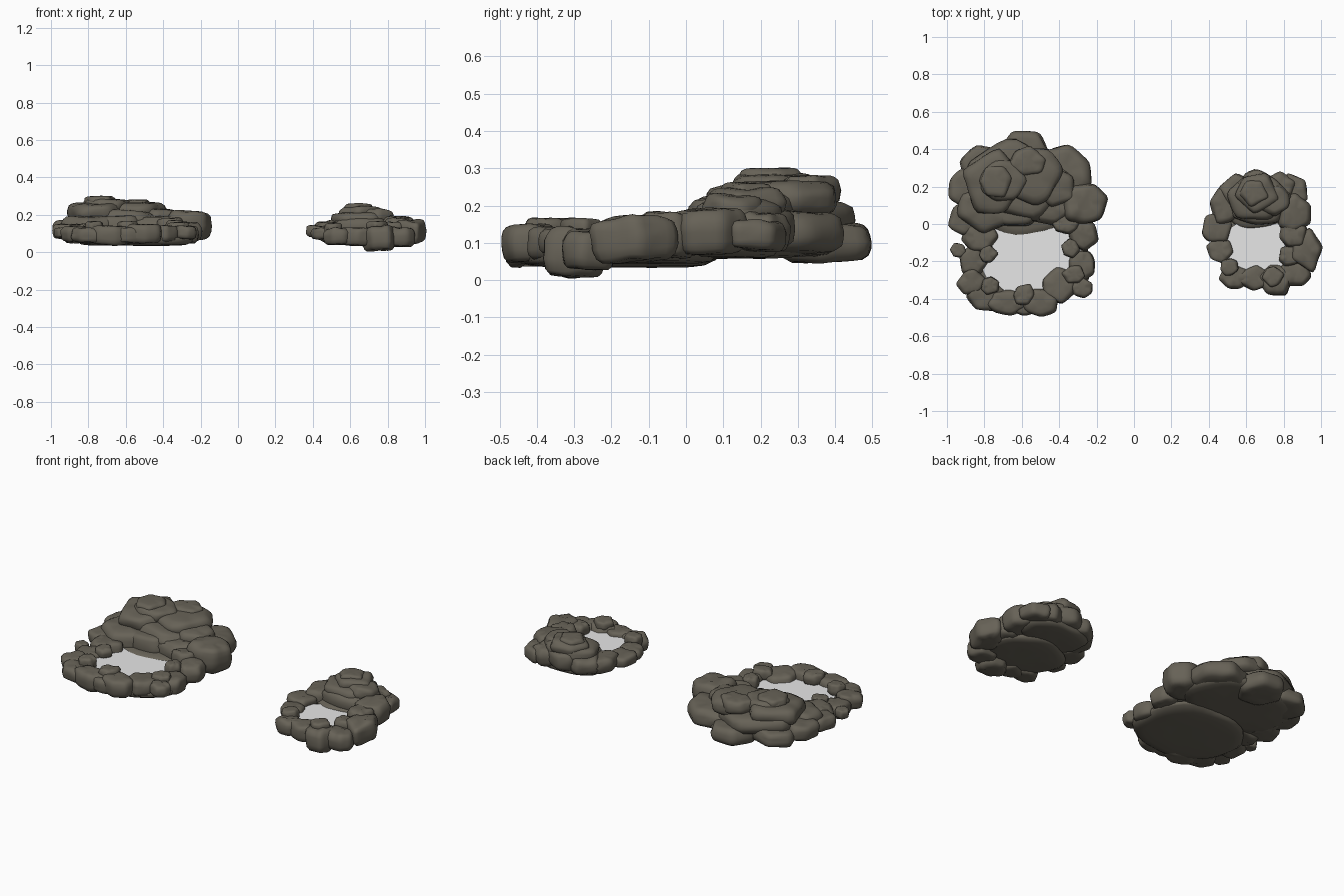
import bpy, bmesh, math, random
from mathutils import Vector, Matrix, noise

random.seed(7)


def material(name, rgb):
    m = bpy.data.materials.new(name)
    m.diffuse_color = (*rgb, 1)
    return m


STONE = material("brown_grey_stone", (0.135, 0.122, 0.095))
WATER = material("pale_water", (0.8, 0.8, 0.8))

# Worn slab profile: (radius factor, height factor) from underside to top
PROFILE = [(0.45, 0.0), (0.78, 0.02), (0.92, 0.12), (0.98, 0.3), (1.0, 0.5),
           (0.985, 0.68), (0.93, 0.84), (0.82, 0.95), (0.68, 0.99), (0.35, 1.0)]


def rock(name, x, y, rx, ry, z0, z1, sides=None, tilt=0.06, steps=36):
    """Rounded polygonal slab with slightly uneven layers."""
    sides = sides or random.choice((5, 6, 6, 7))
    turn = random.uniform(0, math.tau)
    planes = [(turn + (i + random.uniform(-.18, .18)) * math.tau / sides,
               random.uniform(.84, .97)) for i in range(sides)]
    seed = Vector((random.uniform(0, 50), random.uniform(0, 50), 0))
    rot = Matrix.Rotation(random.uniform(-tilt, tilt), 3, 'X') @ \
        Matrix.Rotation(random.uniform(-tilt, tilt), 3, 'Y')
    h = z1 - z0
    mid = Vector((x, y, (z0 + z1) / 2))
    bm = bmesh.new()
    rings = []
    for f, t in PROFILE:
        ring = []
        for k in range(steps):
            a = math.tau * k / steps
            s = sum((max(math.cos(a - p), 0) / d) ** 14 for p, d in planes)
            r = s ** (-1 / 14) * f
            n = noise.noise(seed + Vector((math.cos(a) * 1.2, math.sin(a) * 1.2, t * 4)))
            r *= 1 + 0.07 * n
            v = Vector((rx * r * math.cos(a), ry * r * math.sin(a), h * (t - .5 + .08 * n)))
            ring.append(bm.verts.new(rot @ v + mid))
        rings.append(ring)
    for lo, hi in zip(rings, rings[1:]):
        for k in range(steps):
            j = (k + 1) % steps
            bm.faces.new((lo[k], lo[j], hi[j], hi[k]))
    bm.faces.new(rings[0][::-1])
    bm.faces.new(rings[-1])
    return finish(bm, name, STONE)


def finish(bm, name, mat):
    for f in bm.faces:
        f.smooth = True
    me = bpy.data.meshes.new(name)
    bm.to_mesh(me)
    bm.free()
    me.materials.append(mat)
    ob = bpy.data.objects.new(name, me)
    bpy.context.collection.objects.link(ob)
    return ob


def water(name, x, y, rx, ry, z):
    bm = bmesh.new()
    bmesh.ops.create_circle(bm, cap_ends=True, segments=40, radius=1,
                            matrix=Matrix.Translation((x, y, z)) @ Matrix.Diagonal((rx, ry, 1, 1)))
    finish(bm, name, WATER)


# Large pond: base slabs and water
rock("large_pond_base", -.55, -.19, .36, .30, .035, .095, 9, .0)
rock("large_back_base", -.58, .17, .36, .27, .06, .12, 8, .02)
water("large_pond_water", -.55, -.18, .27, .23, .105)

# Large pond back rocks: x, y, rx, ry, bottom, top
large_back = [
    (-.59, .38, .14, .13, .05, .15), (-.80, .31, .13, .12, .07, .16),
    (-.90, .19, .10, .11, .08, .17), (-.38, .28, .16, .15, .07, .18),
    (-.27, .11, .13, .12, .07, .22), (-.90, .03, .09, .10, .07, .15),
    (-.80, .08, .15, .12, .07, .19), (-.46, .10, .15, .11, .07, .19),
    (-.64, .09, .17, .11, .07, .19), (-.63, .23, .28, .21, .12, .22),
    (-.75, .22, .16, .17, .17, .265), (-.54, .26, .16, .16, .17, .265),
    (-.70, .23, .13, .12, .22, .285), (-.74, .23, .09, .09, .24, .30),
    (-.57, .33, .10, .08, .2, .28), (-.42, .19, .12, .1, .14, .23)]
for i, r in enumerate(large_back):
    rock(f"large_back_rock_{i + 1}", *r)

# Large pond rim rocks
large_rim = [
    (-.94, -.14, .045, .04, .08, .13), (-.86, -.20, .08, .08, .05, .13),
    (-.87, -.31, .075, .07, .06, .14), (-.77, -.33, .05, .05, .10, .165),
    (-.83, -.07, .10, .09, .06, .15), (-.79, -.38, .11, .09, .05, .13),
    (-.68, -.42, .11, .07, .04, .14), (-.59, -.38, .06, .06, .1, .165),
    (-.50, -.42, .10, .08, .05, .15), (-.40, -.33, .10, .10, .05, .14),
    (-.28, -.34, .06, .06, .07, .14), (-.28, -.22, .08, .09, .05, .14),
    (-.27, -.06, .08, .09, .06, .16), (-.34, -.13, .05, .05, .10, .17),
    (-.59, -.44, .09, .05, .05, .13), (-.78, -.16, .05, .05, .1, .155),
    (-.32, -.27, .06, .05, .1, .16), (-.36, .0, .08, .06, .08, .18)]
for i, r in enumerate(large_rim):
    rock(f"large_rim_rock_{i + 1}", *r)

# Small pond: base slabs and water
rock("small_pond_base", .67, -.11, .25, .21, .045, .095, 9, .0)
rock("small_back_base", .67, .11, .22, .15, .06, .12, 8, .02)
water("small_pond_water", .66, -.12, .19, .15, .105)

# Small pond rocks
small_rocks = [
    (.44, -.02, .085, .09, .08, .14), (.49, .10, .09, .10, .08, .16),
    (.56, .17, .10, .10, .08, .17), (.66, .20, .10, .095, .09, .19),
    (.78, .20, .09, .08, .08, .18), (.85, .18, .08, .09, .08, .16),
    (.86, .06, .09, .11, .07, .19), (.85, -.05, .08, .08, .06, .18),
    (.92, -.14, .085, .10, .05, .17), (.83, -.17, .06, .06, .08, .16),
    (.86, -.26, .09, .08, .03, .13), (.76, -.30, .09, .09, .01, .14),
    (.64, -.29, .09, .07, .035, .13), (.54, -.28, .08, .07, .04, .13),
    (.46, -.14, .07, .07, .07, .13), (.51, -.23, .05, .05, .09, .155),
    (.66, .08, .17, .09, .09, .18), (.66, .14, .17, .13, .13, .215),
    (.66, .17, .11, .10, .17, .245), (.64, .17, .07, .07, .2, .26),
    (.74, .13, .10, .09, .15, .23), (.74, -.28, .055, .055, .11, .165)]
for i, r in enumerate(small_rocks):
    rock(f"small_pond_rock_{i + 1}", *r)
